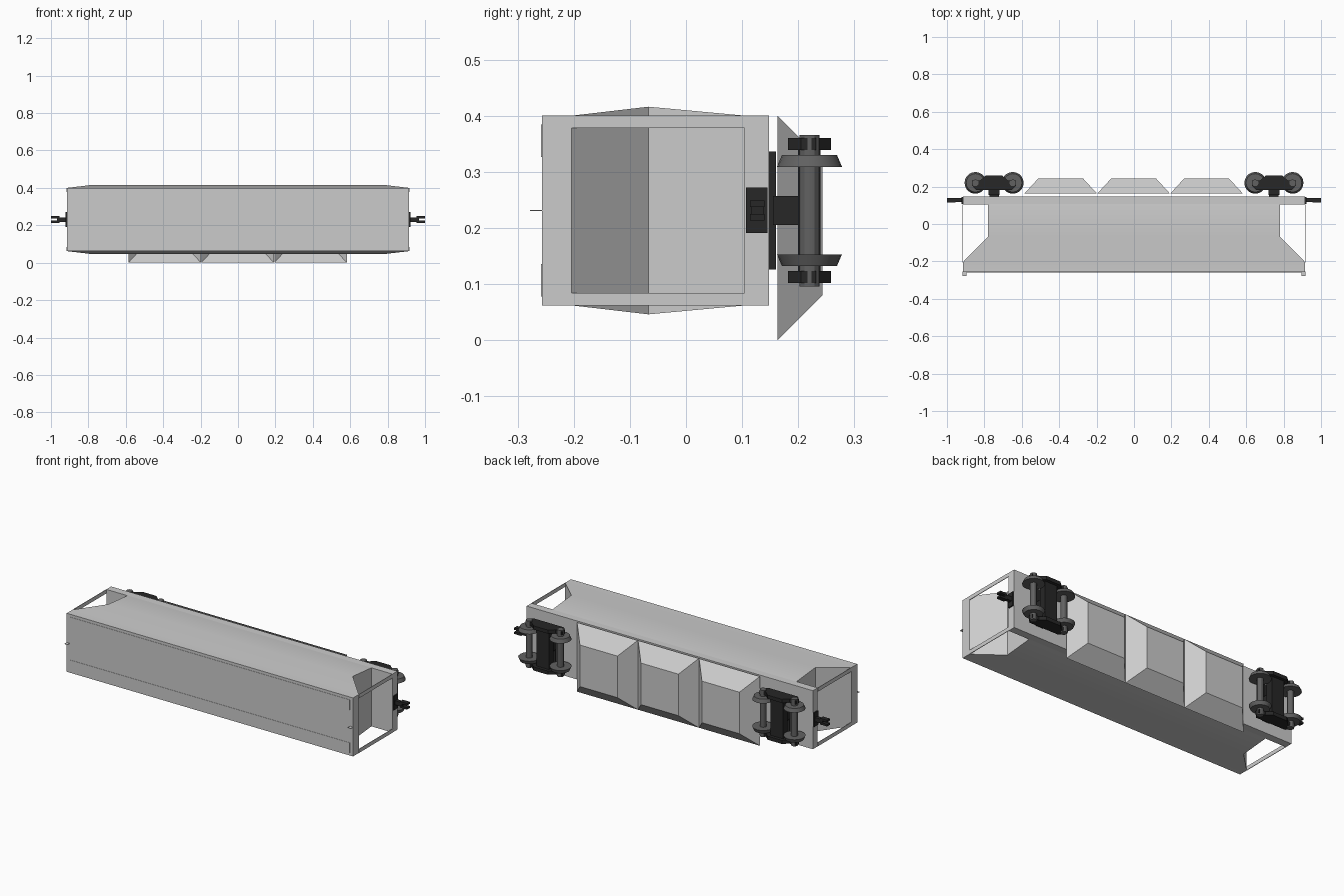
import bpy, bmesh, math
from mathutils import Matrix

if "Cube" in bpy.data.objects:
    bpy.data.objects.remove(bpy.data.objects["Cube"])

ZC = 0.231  # centre line of the tipped-over wagon


def material(name, v):
    m = bpy.data.materials.new(name)
    m.diffuse_color = (v, v, v, 1)
    m.use_nodes = True
    m.node_tree.nodes["Principled BSDF"].inputs["Base Color"].default_value = m.diffuse_color
    return m


DARK = material("dark_iron", 0.02)
STEEL = material("wheel_steel", 0.12)


def finish(name, bm, mat=None, smooth=False, recalc=True):
    if recalc:
        bmesh.ops.recalc_face_normals(bm, faces=bm.faces[:])
    me = bpy.data.meshes.new(name)
    bm.to_mesh(me)
    bm.free()
    ob = bpy.data.objects.new(name, me)
    bpy.context.collection.objects.link(ob)
    if mat:
        me.materials.append(mat)
    if smooth:
        bpy.ops.object.select_all(action='DESELECT')
        ob.select_set(True)
        bpy.context.view_layer.objects.active = ob
        bpy.ops.object.shade_smooth_by_angle(angle=math.radians(30))
    return ob


def box(name, x, y, z, mat=None):
    bm = bmesh.new()
    bmesh.ops.create_cube(bm, size=1)
    for v in bm.verts:
        v.co = [(a + b) / 2 + c * (b - a) for c, (a, b) in zip(v.co, (x, y, z))]
    return finish(name, bm, mat)


def loft(name, rings, xc, zc, cap_first, cap_last, mat=None, smooth=False):
    """Rectangular rings (y, half x, half z) stacked along y."""
    bm = bmesh.new()
    rs = [[bm.verts.new((xc + sx * hx, y, zc + sz * hz))
           for sx, sz in ((-1, -1), (1, -1), (1, 1), (-1, 1))] for y, hx, hz in rings]
    for a, b in zip(rs, rs[1:]):
        for i in range(4):
            j = (i + 1) % 4
            bm.faces.new((a[i], b[i], b[j], a[j]))
    if cap_first:
        bm.faces.new(rs[0])
    if cap_last:
        bm.faces.new(rs[-1][::-1])
    return finish(name, bm, mat, smooth)


def cylinder(name, x, y, z0, z1, r0, r1, mat, n=20):
    bm = bmesh.new()
    bmesh.ops.create_cone(bm, cap_ends=True, segments=n, radius1=r0, radius2=r1,
                          depth=z1 - z0, matrix=Matrix.Translation((x, y, (z0 + z1) / 2)))
    return finish(name, bm, mat, True)


def prism(name, pts, z0, z1, mat):
    bm = bmesh.new()
    f = bm.faces.new([bm.verts.new((x, y, z0)) for x, y in pts])
    ext = bmesh.ops.extrude_face_region(bm, geom=[f])
    for v in ext["geom"]:
        if isinstance(v, bmesh.types.BMVert):
            v.co.z = z1
    return finish(name, bm, mat)


# Hopper body with bulged sides and sloped ends, plus the sill slab
loft("hopper_body", [(.106, .78, .169), (-.067, .78, .185), (-.204, .915, .169),
                     (-.257, .915, .169)], 0, ZC, True, True, smooth=True)
box("floor_sill", (-.915, .915), (.104, .148), (ZC - .169, ZC + .169))

# Long hatch strips on the roof
for s in (-1, 1):
    box("roof_strip", (-.895, .895), (-.2585, -.25),
        sorted((ZC + s * .095, ZC + s * .153)))

# Discharge chutes, open towards the body
for i in (-1, 0, 1):
    loft("discharge_chute", [(.163, .194, .2), (.243, .12, .12)], i * .39 - .002, .2, False, True)

for s in (-1, 1):
    # Flat end frame: corner posts closing the open end
    for z in (ZC - .158, ZC + .158):
        box("corner_post", sorted((s * .913, s * .916)), (-.205, .105), (z - .011, z + .011))
    # Small tab at the roof edge
    box("roof_tab", sorted((s * .896, s * .916)), (-.278, -.255), (ZC - .001, ZC + .001))

    # Coupler
    box("coupler_plate", sorted((s * .91, s * .922)), (.107, .145), (ZC - .04, ZC + .041), DARK)
    box("coupler_shank", sorted((s * .92, s * .968)), (.117, .138), (ZC - .012, ZC + .012), DARK)
    for k in (-1, 1):
        box("coupler_jaw", sorted((s * .955, s * 1.0)), (.114, .14),
            sorted((ZC + k * .006, ZC + k * .018)), DARK)

    # Bogie: bolsters, pivot, side frames
    c = s * .748
    box("body_bolster", (c - .025, c + .025), (.148, .16), (ZC - .105, ZC + .105), DARK)
    box("bogie_pivot", (c - .03, c + .03), (.155, .202), (ZC - .026, ZC + .026), DARK)
    box("bogie_bolster", (c - .04, c + .04), (.2, .24), (ZC - .115, ZC + .115), DARK)
    half = [(.045, .258), (.075, .232), (.117, .232), (.117, .205), (.095, .182)]
    outline = [(c + x, y) for x, y in half] + [(c - x, y) for x, y in half[::-1]]
    for k in (-1, 1):
        z0, z1 = sorted((ZC + k * .108, ZC + k * .129))
        prism("bogie_side_frame", outline, z0, z1, DARK)

    # Wheelsets
    for d in (-.1, .1):
        cylinder("axle", c + d, .22, ZC - .135, ZC + .135, .018, .018, STEEL, 12)
        cylinder("wheel", c + d, .22, ZC - .099, ZC - .078, .049, .058, STEEL)
        cylinder("wheel", c + d, .22, ZC + .078, ZC + .099, .058, .049, STEEL)
